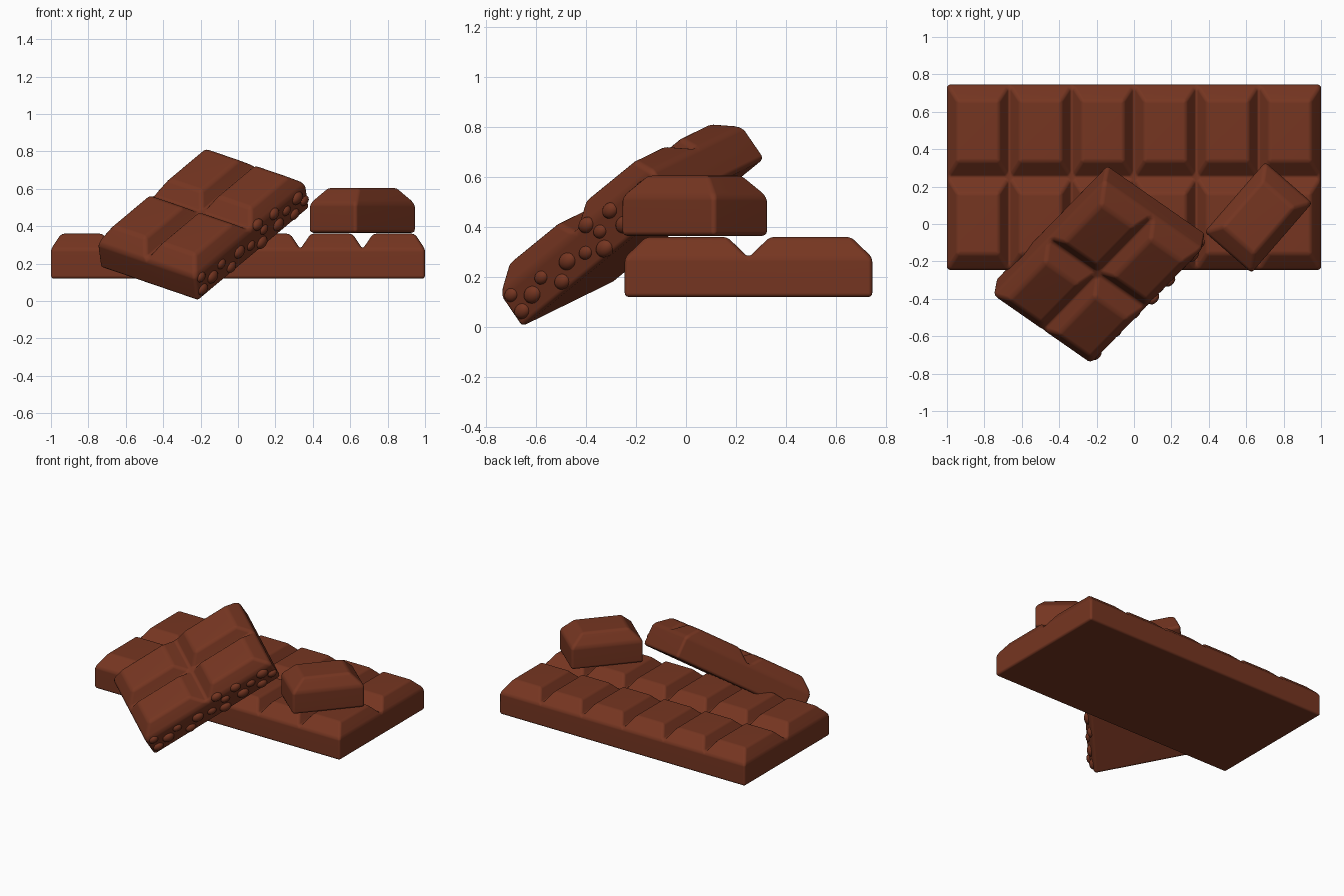
import bpy, bmesh
from mathutils import Matrix, Vector

if "Cube" in bpy.data.objects:
    bpy.data.objects.remove(bpy.data.objects["Cube"])

CELL_X, CELL_Y = 1 / 3, 0.495   # size of one square
SHOULDER, HEIGHT = 0.158, 0.24  # groove level and top level
IN_X, IN_Y = 0.055, 0.085       # slope width of each square

chocolate = bpy.data.materials.new("chocolate")
chocolate.diffuse_color = (0.18, 0.036, 0.015, 1)
chocolate.use_nodes = True
chocolate.node_tree.nodes["Principled BSDF"].inputs["Base Color"].default_value = chocolate.diffuse_color


def finish(name, bm, matrix):
    mesh = bpy.data.meshes.new(name)
    bmesh.ops.recalc_face_normals(bm, faces=bm.faces)
    bm.to_mesh(mesh)
    bm.free()
    obj = bpy.data.objects.new(name, mesh)
    bpy.context.collection.objects.link(obj)
    obj.data.materials.append(chocolate)
    obj.matrix_world = matrix
    for poly in mesh.polygons:
        poly.use_smooth = True
    return obj


def slab(name, nx, ny, matrix, round_width):
    """Block of nx by ny moulded squares, one corner at the local origin."""
    bm = bmesh.new()
    grid = [[bm.verts.new((i * CELL_X, j * CELL_Y, SHOULDER)) for j in range(ny + 1)]
            for i in range(nx + 1)]
    # raised squares
    for i in range(nx):
        for j in range(ny):
            low = [grid[i][j], grid[i + 1][j], grid[i + 1][j + 1], grid[i][j + 1]]
            signs = [(1, 1), (-1, 1), (-1, -1), (1, -1)]
            high = [bm.verts.new((v.co.x + sx * IN_X, v.co.y + sy * IN_Y, HEIGHT))
                    for v, (sx, sy) in zip(low, signs)]
            bm.faces.new(high)
            for k in range(4):
                m = (k + 1) % 4
                bm.faces.new((low[k], low[m], high[m], high[k]))
    # side walls and base
    w, d = nx * CELL_X, ny * CELL_Y
    base = [bm.verts.new(p) for p in ((0, 0, 0), (w, 0, 0), (w, d, 0), (0, d, 0))]
    rims = [[grid[i][0] for i in range(nx + 1)],
            [grid[nx][j] for j in range(ny + 1)],
            [grid[i][ny] for i in range(nx, -1, -1)],
            [grid[0][j] for j in range(ny, -1, -1)]]
    for k, rim in enumerate(rims):
        bm.faces.new([base[k], base[(k + 1) % 4]] + rim[::-1])
    bm.faces.new(base[::-1])
    obj = finish(name, bm, matrix)
    bevel = obj.modifiers.new("soft_edges", "BEVEL")
    bevel.width = round_width
    bevel.segments = 3
    bevel.limit_method = 'ANGLE'
    bevel.angle_limit = 0.4
    obj.modifiers.new("shading", "WEIGHTED_NORMAL")
    return obj


# whole bar lying flat
slab("chocolate_bar", 6, 2, Matrix.Translation((-1, -0.245, 0.12)), 0.016)

# single square resting on the bar
turn = Matrix.Rotation(-0.715, 4, 'Z')
slab("single_square", 1, 1, Matrix.Translation((0.665, 0.035, 0.365)) @ turn
     @ Matrix.Translation((-CELL_X / 2, -CELL_Y / 2, 0)), 0.018)

# four-square chunk leaning on the bar
u = Vector((0.79, -0.55, -0.27)).normalized()
v = Vector((0.60, 0.62, 0.505))
v = (v - u * v.dot(u)).normalized()
n = u.cross(v)
lean = Matrix((u, v, n)).transposed().to_4x4()
lean.translation = Vector((-0.212, -0.66, -0.003)) - u * (2 * CELL_X)
slab("leaning_chunk", 2, 2, lean, 0.02)

# lumps on the snapped side of the chunk
bm = bmesh.new()
lumps = [(0.05, 0.128), (0.05, 0.05), (0.14, 0.075), (0.225, 0.106), (0.30, 0.04),
         (0.38, 0.09), (0.48, 0.07), (0.56, 0.155), (0.57, 0.035), (0.60, 0.10),
         (0.70, 0.14), (0.72, 0.06), (0.80, 0.10), (0.86, 0.04), (0.90, 0.12),
         (0.955, 0.07)]
for k, (a, h) in enumerate(lumps):
    r = 0.03 + 0.004 * (k % 3)
    place = Matrix.Translation((2 * CELL_X - 0.006, a, h)) @ Matrix.Diagonal((0.75, 1.15, 0.9, 1))
    bmesh.ops.create_uvsphere(bm, u_segments=16, v_segments=10, radius=r, matrix=place)
finish("snapped_edge_lumps", bm, lean)
